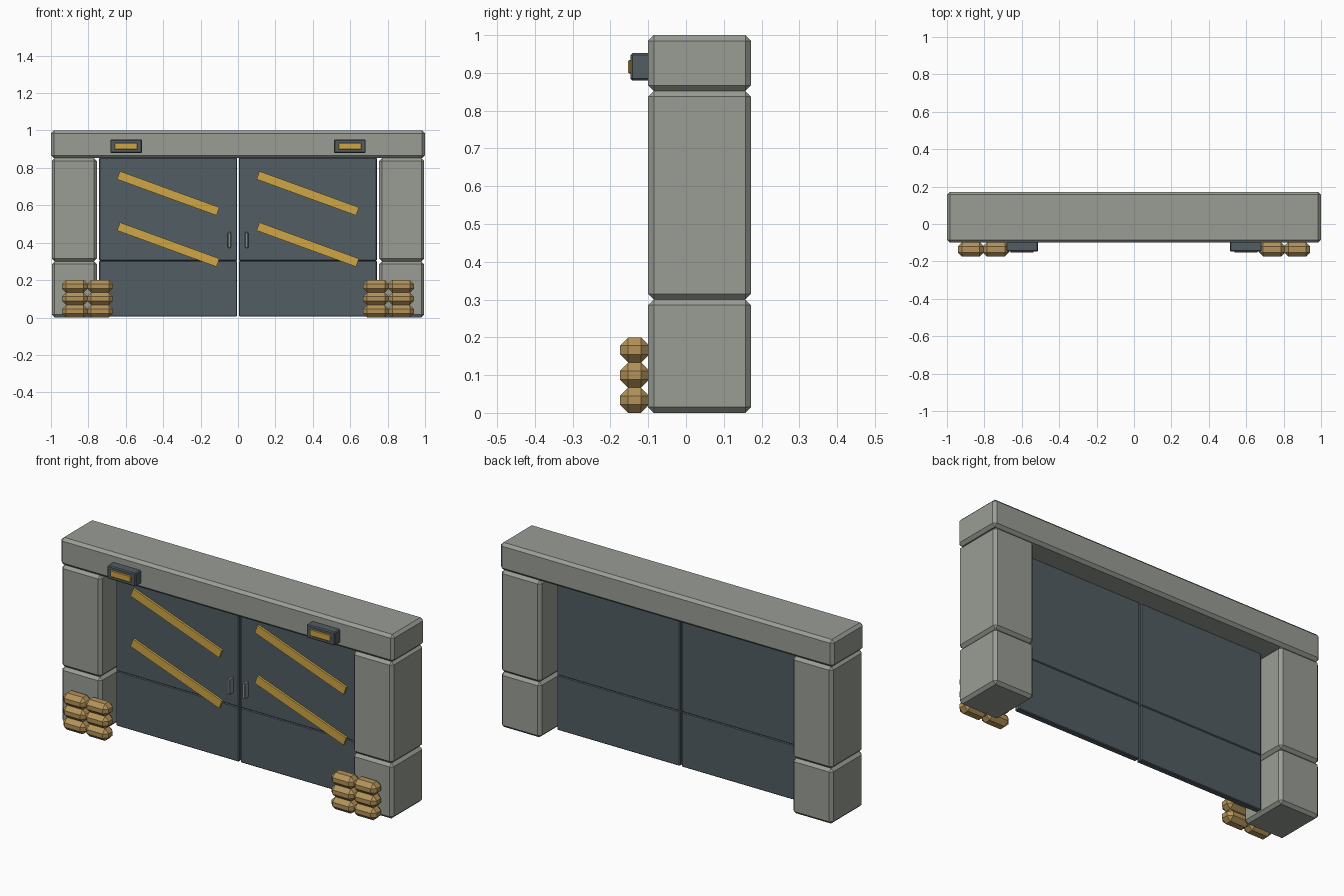
import bpy
import bmesh
import math

if "Cube" in bpy.data.objects:
    bpy.data.objects.remove(bpy.data.objects["Cube"])


def material(name, rgb):
    m = bpy.data.materials.new(name)
    m.diffuse_color = (*rgb, 1)
    m.use_nodes = True
    m.node_tree.nodes["Principled BSDF"].inputs["Base Color"].default_value = m.diffuse_color
    return m


concrete = material("concrete", (0.32, 0.34, 0.30))
steel = material("dark_steel", (0.085, 0.11, 0.125))
handle_grey = material("handle_grey", (0.25, 0.28, 0.29))
yellow = material("hazard_yellow", (0.62, 0.38, 0.06))
canvas = material("sandbag_canvas", (0.45, 0.29, 0.10))


def box(name, x, y, z, mat, bevel=0.0, tilt=0.0):
    """Chamfered box from (min, max) ranges, optionally tilted about y."""
    bm = bmesh.new()
    bmesh.ops.create_cube(bm, size=1)
    bmesh.ops.scale(bm, vec=(x[1] - x[0], y[1] - y[0], z[1] - z[0]), verts=bm.verts)
    if bevel:
        bmesh.ops.bevel(bm, geom=bm.edges[:], offset=bevel, segments=1,
                        affect='EDGES', profile=0.5)
    mesh = bpy.data.meshes.new(name)
    bm.to_mesh(mesh)
    bm.free()
    mesh.materials.append(mat)
    ob = bpy.data.objects.new(name, mesh)
    ob.location = (sum(x) / 2, sum(y) / 2, sum(z) / 2)
    ob.rotation_euler.y = tilt
    bpy.context.collection.objects.link(ob)
    return ob


def span(side, a, b):
    """x range mirrored to the given side."""
    return tuple(sorted((side * a, side * b)))


WALL = (-0.10, 0.172)
DOOR = (0.014, 0.046)

# lintel across the top
box("lintel", (-1, 1), WALL, (0.852, 1.0), concrete, 0.015)

for side, label in ((-1, "left"), (1, "right")):
    # stacked pillar blocks
    box(f"{label}_pillar_base", span(side, 0.755, 0.995), WALL, (0, 0.30), concrete, 0.015)
    box(f"{label}_pillar_upper", span(side, 0.755, 0.995), WALL, (0.30, 0.852), concrete, 0.015)

    # door leaf: lower and upper panels
    leaf = span(side, 0.005, 0.742)
    box(f"{label}_door_lower", leaf, DOOR, (0.005, 0.303), steel, 0.004)
    box(f"{label}_door_upper", leaf, DOOR, (0.303, 0.855), steel, 0.004)

    # diagonal hazard stripes, same slant on both leaves
    for i, zc in enumerate((0.664, 0.39)):
        xc = side * 0.373
        box(f"{label}_stripe_{i + 1}", (xc - 0.283, xc + 0.283), (0.002, 0.016),
            (zc - 0.023, zc + 0.023), yellow, tilt=math.radians(20))

    # pull handle
    box(f"{label}_handle", span(side, 0.037, 0.055), (-0.018, 0.016),
        (0.372, 0.456), handle_grey, 0.003)

    # warning lamp on the lintel
    box(f"{label}_lamp_housing", span(side, 0.513, 0.683), (-0.147, -0.095),
        (0.88, 0.952), steel, 0.005)
    box(f"{label}_lamp_lens", span(side, 0.537, 0.661), (-0.153, -0.14),
        (0.898, 0.934), yellow, 0.003)

    # sandbag stack, two wide and three high
    for row in range(3):
        for col in range(2):
            x0 = 0.669 + col * 0.134
            box(f"{label}_sandbag_{row + 1}_{col + 1}", span(side, x0, x0 + 0.138),
                (-0.175, -0.097), (row * 0.0665, row * 0.0665 + 0.067), canvas, 0.022)
